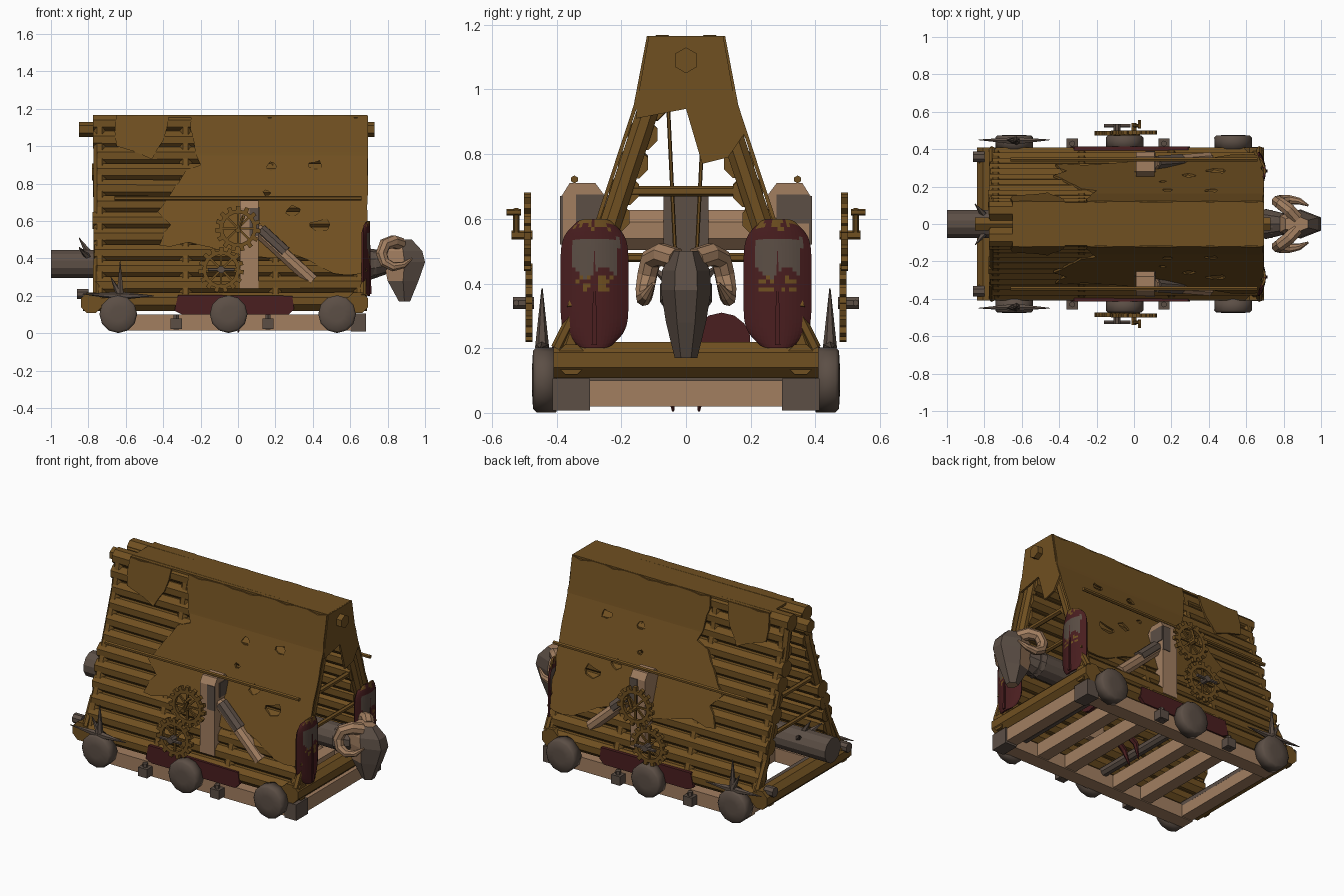
import bpy, bmesh, math, random
from mathutils import Vector

random.seed(4)
if "Cube" in bpy.data.objects:
    bpy.data.objects.remove(bpy.data.objects["Cube"])


def material(name, rgb):
    m = bpy.data.materials.new(name)
    m.use_nodes = True
    m.diffuse_color = (*rgb, 1)
    m.node_tree.nodes["Principled BSDF"].inputs["Base Color"].default_value = (*rgb, 1)
    return m


WOOD = material("dark wood", (0.162, 0.08, 0.015))
TAN = material("pale wood", (0.36, 0.21, 0.118))
GREY = material("iron", (0.106, 0.077, 0.06))
RED = material("maroon", (0.068, 0.013, 0.014))


def add(name, bm, mats, rule=None, smooth=False):
    bmesh.ops.recalc_face_normals(bm, faces=bm.faces)
    for f in bm.faces:
        f.smooth = smooth
        if rule:
            f.material_index = rule(f)
    me = bpy.data.meshes.new(name)
    bm.to_mesh(me)
    bm.free()
    for m in mats:
        me.materials.append(m)
    ob = bpy.data.objects.new(name, me)
    bpy.context.collection.objects.link(ob)
    return ob


def loft(name, rings, mats, rule=None, smooth=False):
    """Skin a list of equally sized point rings and close both ends."""
    bm = bmesh.new()
    vs = [[bm.verts.new(p) for p in r] for r in rings]
    n = len(vs[0])
    for a, b in zip(vs, vs[1:]):
        for i in range(n):
            bm.faces.new((a[i], a[(i + 1) % n], b[(i + 1) % n], b[i]))
    bm.faces.new(vs[0])
    bm.faces.new(vs[-1])
    return add(name, bm, mats, rule, smooth)


def tube(name, path, radii, mat, sides=8):
    pts = [Vector(p) for p in path]
    rings, u = [], None
    for i, p in enumerate(pts):
        d = (pts[min(i + 1, len(pts) - 1)] - pts[max(i - 1, 0)]).normalized()
        if u is None:
            u = d.cross(Vector((0, 0, 1)) if abs(d.z) < 0.9 else Vector((0, 1, 0)))
        u = (u - d * u.dot(d)).normalized()
        w = d.cross(u)
        ang = [math.tau * (k + 0.5) / sides for k in range(sides)]
        rings.append([p + radii[i] * (u * math.cos(t) + w * math.sin(t)) for t in ang])
    return loft(name, rings, [mat])


def rod(name, a, b, r, mat, sides=8, tip=None):
    return tube(name, (a, b), (r, r if tip is None else tip), mat, sides)


def box(name, c, s, mat):
    bm = bmesh.new()
    bmesh.ops.create_cube(bm, size=1)
    for v in bm.verts:
        v.co = Vector(c) + Vector([v.co[i] * s[i] for i in range(3)])
    return add(name, bm, [mat])


def plate(name, loops, depth, mat, place):
    """Flat outline with holes, given thickness, moved point by point."""
    cu = bpy.data.curves.new(name, "CURVE")
    cu.dimensions, cu.fill_mode, cu.extrude = "2D", "BOTH", depth / 2
    for loop in loops:
        sp = cu.splines.new("POLY")
        sp.points.add(len(loop) - 1)
        for p, (a, b) in zip(sp.points, loop):
            p.co = (a, b, 0, 1)
        sp.use_cyclic_u = True
    tmp = bpy.data.objects.new(name, cu)
    bm = bmesh.new()
    me = bpy.data.meshes.new_from_object(tmp)
    bm.from_mesh(me)
    bpy.data.objects.remove(tmp)
    bpy.data.meshes.remove(me)
    bmesh.ops.remove_doubles(bm, verts=bm.verts, dist=0.0001)
    # Cut along the bend in the roof so sheets can fold there
    bmesh.ops.bisect_plane(bm, geom=bm.verts[:] + bm.edges[:] + bm.faces[:], plane_co=(0, BEND, 0), plane_no=(0, 1, 0))
    for v in bm.verts:
        v.co = place(v.co.x, v.co.y, v.co.z)
    return add(name, bm, [mat])


BEND = 0.95


def slope(z):
    return 0.115 + 0.19 * (1.165 - z) if z > BEND else 0.156 + 0.33 * (BEND - z)


def torn(loop, jitter=0.018):
    out = []
    for (a, b), (c, d) in zip(loop, loop[1:] + loop[:1]):
        n = max(1, round(math.hypot(c - a, d - b) / 0.07))
        for i in range(n):
            j = jitter if i else 0
            x, z = a + (c - a) * i / n + random.uniform(-j, j), b + (d - b) * i / n + random.uniform(-j, j)
            out.append((min(x, 0.695), min(z, 1.165)))
    return out


def scrap(x, z, r):
    return [(x + r * random.uniform(0.5, 1.3) * math.cos(t), z + r * random.uniform(0.4, 0.9) * math.sin(t))
            for t in [math.tau * i / 7 for i in range(7)]]


# Hide outlines in length and height along the roof slope
main_hide = torn([(-0.25, 1.165), (0.69, 1.165), (0.69, 0.33), (0.58, 0.31), (0.45, 0.35), (0.3, 0.42), (0.1, 0.41),
                  (-0.1, 0.45), (-0.2, 0.47), (-0.42, 0.47), (-0.36, 0.58), (-0.43, 0.65), (-0.34, 0.78),
                  (-0.28, 0.87), (-0.2, 0.9), (-0.24, 1.05)])
rear_hide = torn([(-0.65, 1.165), (-0.37, 1.165), (-0.4, 1.03), (-0.46, 0.93), (-0.55, 0.97), (-0.65, 1.0)], 0.01)
holes = [scrap(*h) for h in ((0.42, 0.9, 0.035), (0.18, 0.89, 0.03), (0.3, 0.65, 0.04), (0.44, 0.58, 0.05), (0.15, 0.75, 0.02))]

for s, side in ((-1, "right"), (1, "left")):
    # Roof logs, hides and outer rail
    for i in range(12):
        z = 0.17 + i * 0.0865
        x0, x1 = -0.78 + random.uniform(0, 0.03), 0.66 - random.uniform(0, 0.02)
        y = s * (slope(z) - 0.05)
        rod("roof_log_" + side, (x0, y, z), (x1, y, z + random.uniform(-0.006, 0.006)), 0.05, WOOD)
    on_roof = lambda a, b, c: (a, s * (slope(b) + c), b)
    plate("main_hide_" + side, [main_hide] + holes, 0.012, WOOD, on_roof)
    plate("rear_hide_" + side, [rear_hide], 0.012, WOOD, on_roof)
    rod("ridge_log_" + side, (-0.77, s * 0.065, 1.11), (0.67, s * 0.065, 1.11), 0.05, WOOD)
    rod("outer_rail_" + side, (-0.66, s * 0.345, 0.722), (0.66, s * 0.345, 0.722), 0.012, WOOD, 6)

    # Rafters and foot struts
    for x in (-0.74, -0.28, 0.2, 0.65):
        tube("rafter_" + side, [(x, s * 0.08, 1.13), (x, s * 0.116, 0.94), (x, s * 0.377, 0.15)], (0.036,) * 3, WOOD)
    for x in (-0.76, 0.67):
        rod("foot_strut_" + side, (x, s * 0.4, 0.2), (x, s * 0.32, 0.36), 0.018, WOOD, 6)

    # Chassis sides
    box("side_beam_" + side, (-0.01, s * 0.36, 0.057), (1.36, 0.09, 0.085), TAN)
    rod("sill_log_" + side, (-0.83, s * 0.355, 0.165), (0.69, s * 0.355, 0.165), 0.05, WOOD)
    box("corner_iron_" + side, (0.645, s * 0.355, 0.057), (0.08, 0.115, 0.098), GREY)
    for x in (-0.33, 0.16):
        box("bracket_" + side, (x, s * 0.43, 0.05), (0.06, 0.055, 0.055), GREY)
        rod("bracket_pin_" + side, (x, s * 0.43, 0.02), (x, s * 0.43, 0.1), 0.016, GREY, 6)
    guard = [(-0.34, 0.12), (-0.3, 0.1), (0.27, 0.1), (0.3, 0.13), (0.29, 0.2), (-0.32, 0.205)]
    plate("side_guard_" + side, [guard], 0.02, RED, lambda a, b, c: (a, s * (0.404 + c), b))

    # Wheels
    for x in (-0.64, -0.05, 0.53):
        rings = [[(x + r * math.cos(t), s * y, 0.102 + r * math.sin(t)) for t in [math.tau * k / 12 for k in range(12)]]
                 for y, r in ((0.4, 0.1), (0.462, 0.101), (0.473, 0.09), (0.476, 0.04))]
        loft("wheel_" + side, rings, [GREY], smooth=True)

    # Spikes on the rear wheel
    hub = (-0.63, s * 0.445, 0.2)
    for tip in ((-0.63, s * 0.445, 0.385), (-0.83, s * 0.45, 0.21), (-0.45, s * 0.45, 0.2), (-0.68, s * 0.45, 0.3)):
        rod("wheel_spike_" + side, hub, tip, 0.022, GREY, 6, 0.002)
    rod("rear_peg_" + side, (-0.86, s * 0.36, 0.21), (-0.8, s * 0.36, 0.21), 0.03, GREY)

    # Winch post with irons and brace
    post = [(0.25, 0.24), (0.385, 0.24), (0.385, 0.67), (0.36, 0.71), (0.28, 0.71), (0.25, 0.67)]
    loft("winch_post_" + side, [[(x, s * y, z) for y, z in post] for x in (0.01, 0.11)], [TAN])
    box("post_side_iron_" + side, (0.087, s * 0.385, 0.595), (0.05, 0.008, 0.15), GREY)
    box("post_end_iron_" + side, (0.11, 0.02 + s * 0.31, 0.63), (0.008, 0.1, 0.09), GREY)
    rod("brace_" + side, (0.1, s * 0.325, 0.555), (0.4, s * 0.35, 0.28), 0.036, TAN)
    rod("brace_iron_" + side, (0.12, s * 0.33, 0.552), (0.25, s * 0.34, 0.432), 0.037, GREY)

    # Gears, hubs and cranks
    for gx, gz, gy in ((0.0, 0.56, 0.49), (-0.09, 0.34, 0.485)):
        teeth = 15
        rim = [(gx + r * math.cos(t), gz + r * math.sin(t)) for t, r in
               [(math.tau * (k + o) / teeth, q) for k in range(teeth)
                for o, q in ((0, 0.1), (0.45, 0.1), (0.5, 0.122), (0.95, 0.122))]]
        bore = [(gx + 0.08 * math.cos(t), gz + 0.08 * math.sin(t)) for t in [math.tau * k / 20 for k in range(20)]]
        plate("gear_" + side, [rim, bore], 0.022, WOOD, lambda a, b, c: (a, s * (gy + c), b))
        for k in range(4):
            t = math.pi * k / 4
            dx, dz = 0.09 * math.cos(t), 0.09 * math.sin(t)
            rod("spoke_" + side, (gx - dx, s * gy, gz - dz), (gx + dx, s * gy, gz + dz), 0.008, WOOD, 4)
    rod("upper_hub_" + side, (0, s * 0.475, 0.55), (0, s * 0.54, 0.55), 0.014, WOOD, 6)
    rod("crank_arm_" + side, (0, s * 0.525, 0.55), (0.03, s * 0.525, 0.63), 0.01, WOOD, 6)
    rod("crank_grip_" + side, (0.03, s * 0.51, 0.62), (0.03, s * 0.555, 0.62), 0.01, WOOD, 6)
    rod("lower_hub_" + side, (-0.09, s * 0.47, 0.34), (-0.09, s * 0.535, 0.34), 0.02, GREY)
    rod("hub_bar_" + side, (-0.16, s * 0.525, 0.34), (-0.02, s * 0.525, 0.34), 0.01, GREY, 6)

    # Curved shield at the head end
    bm = bmesh.new()
    bmesh.ops.create_grid(bm, x_segments=18, y_segments=32, size=1)
    for v in bm.verts:
        u, w = v.co.x, v.co.y
        width = 0.105 * (1 - 0.35 * abs(w) ** 6)
        v.co = (0.705 - 0.035 * u * u, s * 0.283 + u * width, 0.4 + 0.2 * w * (1 - 0.12 * u ** 4))

    def shield_rule(f):
        c = f.calc_center_median()
        y = c.y - s * 0.283
        if c.z > 0.58 + random.uniform(-0.02, 0.02) or (0.38 < c.z < 0.43 and 0.01 < abs(y) < 0.06 and random.random() < 0.5):
            return 2
        return 1 if 0.435 + 0.02 * math.sin(60 * y) < c.z < 0.54 and -0.065 < y < 0.075 else 0

    sh = add("shield_" + side, bm, [RED, GREY, WOOD], shield_rule)
    sh.modifiers.new("thickness", "SOLIDIFY").thickness = 0.012
    rod("shield_ridge_" + side, (0.705, s * 0.283, 0.21), (0.705, s * 0.283, 0.5), 0.012, RED, 4, 0.002)

    # Horns
    horn = [(0.87, 0.03, 0.475), (0.83, 0.075, 0.49), (0.785, 0.108, 0.475), (0.767, 0.12, 0.425), (0.785, 0.128, 0.378),
            (0.83, 0.13, 0.355), (0.885, 0.122, 0.365), (0.93, 0.1, 0.4)]
    tube("horn_" + side, [(x, s * y, z) for x, y, z in horn], (0.036, 0.036, 0.034, 0.032, 0.029, 0.025, 0.018, 0.006), TAN)

    # Hanging ropes and lower claws
    for x in (-0.45, 0.45):
        rod("rope_" + side, (x, s * 0.06, 1.05), (x, s * 0.03, 0.42), 0.006, WOOD, 6)
    tube("claw_" + side, [(0.12, s * 0.04, 0.16), (0.03, s * 0.05, 0.09), (0.0, s * 0.04, 0.005)], (0.02, 0.017, 0.004), RED, 6)

# Roof top, end flap and ridge pole
top_hide = [(-0.65, -0.115), (0.69, -0.115), (0.69, 0.115), (-0.65, 0.115)]
plate("top_hide", [top_hide], 0.012, WOOD, lambda a, b, c: (a, b, 1.16 + c))
flap = [(-0.115, 1.165), (0.115, 1.165), (0.15, 0.97), (0.185, 0.87), (0.13, 0.79), (0.05, 0.77), (0.0, 0.94), (-0.155, 0.91), (-0.15, 0.97)]
plate("end_flap", [flap], 0.012, WOOD, lambda a, b, c: (0.69 + c, a, b))
rod("ridge_pole", (-0.85, 0, 1.09), (0.73, 0, 1.09), 0.04, WOOD, 6)

# Cross ties, end beams and underframe
for x in (-0.74, 0.64):
    rod("upper_tie", (x, -0.23, 0.685), (x, 0.23, 0.685), 0.016, WOOD, 6)
    rod("lower_tie", (x, -0.28, 0.48), (x, 0.28, 0.48), 0.014, WOOD, 6)
for x in (-0.785, 0.64):
    rod("end_log", (x, -0.41, 0.163), (x, 0.41, 0.163), 0.06, WOOD)
for x in (-0.65, -0.35, -0.15, 0.2, 0.4, 0.64):
    box("cross_beam", (x, 0, 0.06), (0.075, 0.64, 0.08), TAN)
for x in (-0.64, -0.05, 0.53):
    rod("wheel_axle", (x, -0.42, 0.1), (x, 0.42, 0.1), 0.03, GREY)
rod("winch_beam", (0.06, -0.28, 0.565), (0.06, 0.28, 0.565), 0.067, TAN)
box("winch_block", (0.06, 0, 0.585), (0.15, 0.14, 0.17), GREY)
rod("inner_disc", (0.4, 0.11, 0.22), (0.42, 0.11, 0.22), 0.09, RED, 14)

# Ram with tail spikes
tube("ram", [(-1, 0, 0.37), (0.74, 0, 0.37)], (0.077, 0.077), GREY, 12)
rod("neck", (0.7, 0, 0.37), (0.8, 0, 0.38), 0.085, GREY, 10, 0.06)
for t in (0.7, 1.57, 2.5):
    y, z = math.cos(t), math.sin(t)
    rod("tail_spike", (-0.8, 0.06 * y, 0.37 + 0.06 * z), (-0.85, 0.14 * y, 0.37 + 0.14 * z), 0.02, GREY, 5, 0.002)

# Animal head
rings = []
for z, x0, x1, w in ((0.17, 0.86, 0.92, 0.035), (0.28, 0.8, 0.965, 0.062), (0.38, 0.78, 1.0, 0.078), (0.44, 0.78, 0.985, 0.074), (0.5, 0.81, 0.93, 0.045)):
    m = (x0 + x1) / 2
    rings.append([(x1, -w * 0.45, z), (x1, w * 0.45, z), (m, w, z), (x0, w * 0.6, z), (x0, -w * 0.6, z), (m, -w, z)])
loft("head", rings, [TAN, GREY], lambda f: int(f.normal.x > 0.3 or (f.normal.x < -0.3 and f.calc_center_median().z < 0.45)))
